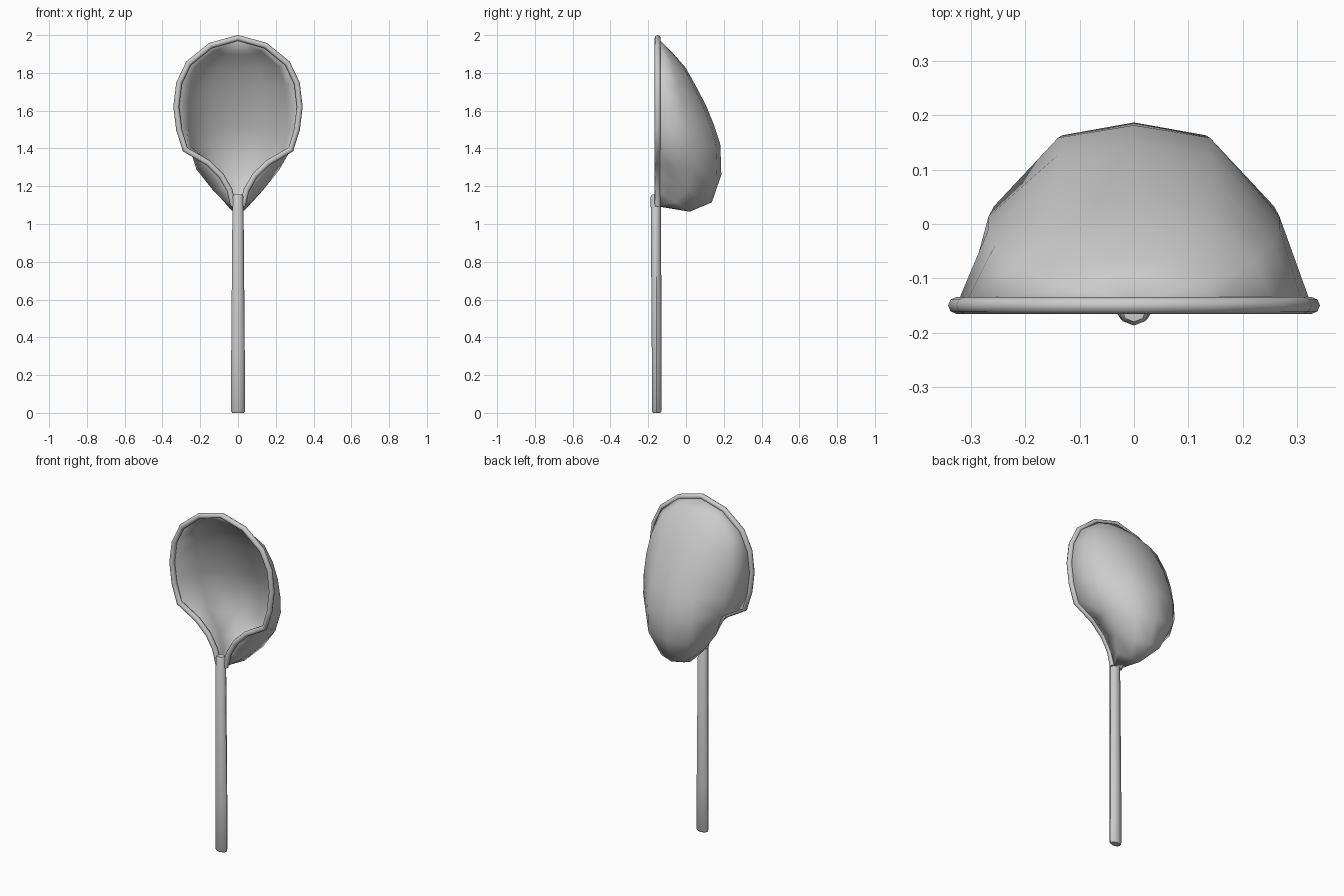
import bpy, math

if "Cube" in bpy.data.objects:
    bpy.data.objects.remove(bpy.data.objects["Cube"])

RIM_Y = -0.15

def make_mesh(name, verts, faces, angle):
    mesh = bpy.data.meshes.new(name)
    mesh.from_pydata(verts, [], faces)
    mesh.validate()
    obj = bpy.data.objects.new(name, mesh)
    bpy.context.collection.objects.link(obj)
    bpy.ops.object.select_all(action='DESELECT')
    obj.select_set(True)
    bpy.context.view_layer.objects.active = obj
    bpy.ops.object.mode_set(mode='EDIT')
    bpy.ops.mesh.select_all(action='SELECT')
    bpy.ops.mesh.normals_make_consistent(inside=False)
    bpy.ops.object.mode_set(mode='OBJECT')
    bpy.ops.object.shade_smooth_by_angle(angle=math.radians(angle))
    return obj

# Bowl sections: rim x, rim z, side x, keel half x, keel y, keel z
sections = [
    (0.145, 1.945, 0.125, 0.065, -0.065, 1.900),
    (0.262, 1.850, 0.220, 0.115, 0.000, 1.825),
    (0.312, 1.745, 0.255, 0.132, 0.055, 1.725),
    (0.327, 1.620, 0.268, 0.140, 0.105, 1.630),
    (0.312, 1.500, 0.268, 0.140, 0.148, 1.525),
    (0.280, 1.395, 0.258, 0.140, 0.182, 1.420),
    (0.160, 1.325, 0.220, 0.132, 0.187, 1.260),
    (0.088, 1.255, 0.132, 0.080, 0.137, 1.115),
    (0.045, 1.180, 0.070, 0.036, 0.020, 1.065),
    (0.024, 1.095, 0.024, 0.012, -0.130, 1.090),
]

# Bowl shell lofted from the tip to the handle
verts, faces = [(0, RIM_Y, 1.985)], []
for rx, rz, sx, kx, ky, kz in sections:
    half = [(rx, 0), (sx, 0.55), (kx, 0.93)]
    ring = half + [(0, 1)] + [(-x, t) for x, t in reversed(half)]
    verts += [(x, RIM_Y + (ky - RIM_Y) * t, rz + (kz - rz) * t) for x, t in ring]
for j in range(6):
    faces.append((0, 1 + j, 2 + j))
    for i in range(len(sections) - 1):
        a = 1 + i * 7 + j
        faces.append((a, a + 1, a + 8, a + 7))
bowl = make_mesh("bowl", verts, faces, 60)
shell = bowl.modifiers.new("thickness", 'SOLIDIFY')
shell.thickness = 0.008
shell.offset = -1

# Rolled rim tube following the bowl edge
edge = [(s[0], s[1]) for s in sections]
path = [(-x, z) for x, z in reversed(edge)] + [(0, 1.985)] + edge
n, sides = len(path), 8
verts, faces = [], []
for i, (x, z) in enumerate(path):
    a, b = path[max(i - 1, 0)], path[min(i + 1, n - 1)]
    dx, dz = b[0] - a[0], b[1] - a[1]
    length = math.hypot(dx, dz)
    nx, nz = -dz / length, dx / length
    for k in range(sides):
        c = 0.0155 * math.cos(math.tau * k / sides)
        s = 0.0155 * math.sin(math.tau * k / sides)
        verts.append((x + nx * c, RIM_Y + s, z + nz * c))
for i in range(n - 1):
    for k in range(sides):
        m = (k + 1) % sides
        faces.append((i * sides + k, i * sides + m, (i + 1) * sides + m, (i + 1) * sides + k))
faces += [tuple(range(sides)), tuple(range((n - 1) * sides, n * sides))]
make_mesh("rim", verts, faces, 60)

# Handle: tapered rod with softened ends (z, x radius, y radius, centre y)
levels = [
    (0.000, 0.031, 0.019, -0.155), (0.010, 0.037, 0.025, -0.155),
    (0.300, 0.036, 0.026, -0.155), (1.145, 0.029, 0.027, -0.160),
    (1.157, 0.022, 0.020, -0.160),
]
verts, faces = [], []
for z, rx, ry, cy in levels:
    for k in range(sides):
        t = math.tau * k / sides
        verts.append((rx * math.cos(t), cy + ry * math.sin(t), z))
for i in range(len(levels) - 1):
    for k in range(sides):
        m = (k + 1) % sides
        faces.append((i * sides + k, i * sides + m, (i + 1) * sides + m, (i + 1) * sides + k))
faces += [tuple(range(sides)), tuple(range(len(verts) - sides, len(verts)))]
make_mesh("handle", verts, faces, 50)
